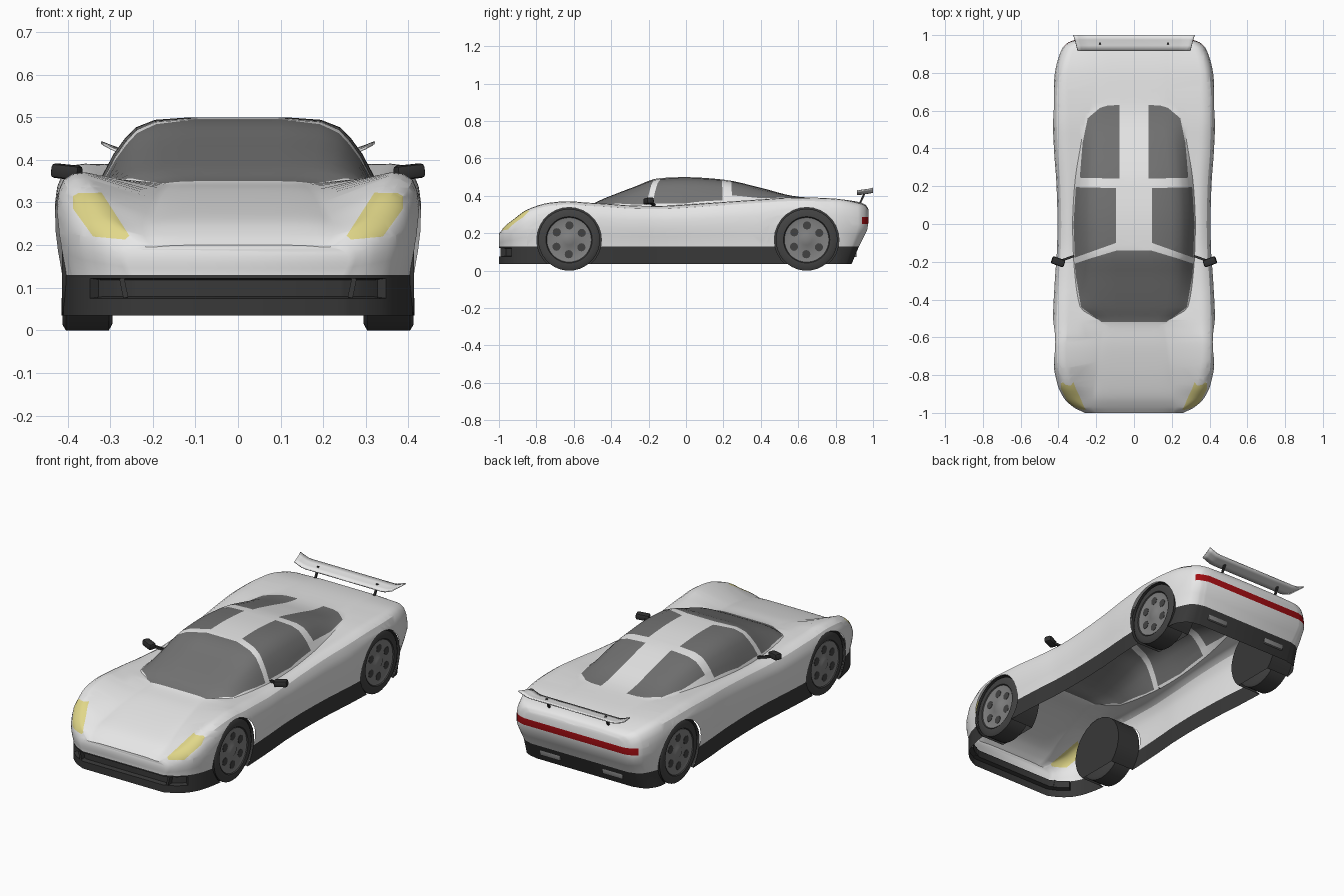
import bpy, bmesh, math
from mathutils import Vector

if "Cube" in bpy.data.objects:
    bpy.data.objects.remove(bpy.data.objects["Cube"])


def mat(name, r, g, b):
    m = bpy.data.materials.new(name)
    m.diffuse_color = (r, g, b, 1)
    m.use_nodes = True
    m.node_tree.nodes["Principled BSDF"].inputs["Base Color"].default_value = m.diffuse_color
    return m


WHITE = mat("white_paint", .8, .8, .8)
DARK = mat("dark_trim", .04, .04, .04)
GLASS = mat("grey_glass", .17, .17, .17)
YELLOW = mat("yellow_lamp", .75, .68, .25)
RED = mat("red_lamp", .36, .004, .006)
RUBBER = mat("tyre_rubber", .055, .055, .055)
ALLOY = mat("grey_alloy", .22, .22, .22)
BLACK = mat("black_plastic", .03, .03, .03)


def finish(name, bm, mats, angle=32):
    me = bpy.data.meshes.new(name)
    bm.to_mesh(me)
    bm.free()
    for m in mats:
        me.materials.append(m)
    me.shade_smooth()
    me.set_sharp_from_angle(angle=math.radians(angle))
    ob = bpy.data.objects.new(name, me)
    bpy.context.collection.objects.link(ob)
    return ob


# body stations: y, half width, fender z, cabin base x, cabin base z, centre z
ST = [(-1.0, .26, .195, .20, .195, .20), (-.97, .32, .235, .22, .222, .225),
      (-.92, .372, .275, .225, .25, .255), (-.85, .405, .325, .215, .275, .28),
      (-.73, .427, .362, .2, .31, .312), (-.63, .43, .37, .185, .33, .333),
      (-.53, .43, .363, .17, .343, .347), (-.44, .427, .358, .285, .352, .385),
      (-.28, .418, .347, .312, .347, .447), (-.14, .408, .345, .322, .344, .495),
      (0, .405, .352, .325, .35, .5), (.2, .41, .366, .315, .364, .487),
      (.4, .424, .38, .285, .378, .443), (.57, .43, .39, .25, .388, .4),
      (.64, .43, .39, .2, .388, .392), (.79, .42, .385, .2, .383, .385),
      (.92, .385, .362, .2, .365, .368), (.96, .35, .345, .2, .35, .352),
      (.975, .31, .325, .2, .328, .33)]


def tangent(i, k):
    if i in (0, len(ST) - 1):
        j = min(i, len(ST) - 2)
        return (ST[j+1][k] - ST[j][k]) / (ST[j+1][0] - ST[j][0])
    a = (ST[i][k] - ST[i-1][k]) / (ST[i][0] - ST[i-1][0])
    b = (ST[i+1][k] - ST[i][k]) / (ST[i+1][0] - ST[i][0])
    return 2 * a * b / (a + b) if a * b > 0 else 0


def station(i, t):
    h = ST[i+1][0] - ST[i][0]
    return [ST[i][0] + h * t] + [
        ST[i][k] * (1 + 2*t) * (1-t)**2 + ST[i+1][k] * t*t * (3 - 2*t)
        + h * tangent(i, k) * t * (1-t)**2 + h * tangent(i+1, k) * t*t * (t-1)
        for k in range(1, 6)]


def section(y, w, zs, xb, zb, zr):
    pts = [(w - .015, z) for z in (.035, .075, .122, .13)]
    pts += [(w - d, .13 + (zs - .13) * f) for d, f in
            ((.005, .25), (0, .45), (0, .65), (.006, .8), (.02, .93), (.042, .99))]
    pts += [(w * .835, zs + .001)]
    pts += [(xb * a, zb + (zr - zb) * f) for a, f in
            ((1, 0), (.9, .42), (.82, .66), (.74, .84), (.6, .96), (.34, 1), (0, 1))]
    s = max(0, min(1, (y - .8) / .17))       # tail tucks in towards the ground
    out = []
    for x, z in pts:
        tuck = .05 + (.13 - z) * .42 if z < .13 else .05 * max(0, (.23 - z) / .1)
        out.append((x, y - tuck * s, z))
    return out + [(-x, y2, z) for x, y2, z in out[-2::-1]]


def clip(bm, faces, poly, axes):
    """Cut faces along a convex outline seen along one axis; return the inside."""
    a, b = axes
    cen = [sum(p[k] for p in poly) / len(poly) for k in (0, 1)]
    for p, q in zip(poly, poly[1:] + poly[:1]):
        n, co = Vector((0, 0, 0)), Vector((0, 0, 0))
        n[a], n[b], co[a], co[b] = q[1] - p[1], p[0] - q[0], p[0], p[1]
        if n[a] * (cen[0] - p[0]) + n[b] * (cen[1] - p[1]) > 0:
            n = -n
        n.normalize()
        geom = set(faces)
        for f in faces:
            geom.update(f.edges)
            geom.update(f.verts)
        res = bmesh.ops.bisect_plane(bm, geom=list(geom), dist=1e-5, plane_co=co, plane_no=n)
        found = {f for f in faces if f.is_valid}
        found.update(g for g in res["geom"] if isinstance(g, bmesh.types.BMFace))
        faces = [f for f in found if (f.calc_center_median() - co).dot(n) < 0]
    return faces


# body shell, open underneath
bm = bmesh.new()
secs = [section(*station(i, t / 4)) for i in range(len(ST) - 1) for t in range(4)]
secs.append(section(*ST[-1]))
rows = [[bm.verts.new(p) for p in s] for s in secs]
n = len(rows[0])
for r, s in zip(rows, rows[1:]):
    for j in range(n - 1):
        bm.faces.new((r[j], s[j], s[j+1], r[j+1]))
for r, front in ((rows[0], True), (rows[-1], False)):
    for j in range(n // 2):
        q = [r[n-1-j], r[j], r[j+1]] + ([r[n-2-j]] if j + 1 < n // 2 else [])
        bm.faces.new(q if front else q[::-1])
for f in bm.faces:
    f.material_index = 1 if f.calc_center_median().z < .129 else 0
bm.normal_update()


def pick(rule):
    bm.normal_update()
    return [f for f in bm.faces if rule(f.calc_center_median(), f.normal)]


# front intake recess
intake = pick(lambda c, m: c.y < -.93 and abs(c.x) < .35 and .075 < c.z < .122)
bmesh.ops.inset_region(bm, faces=intake, thickness=.004, depth=-.025)

# windows, lamps
WIND = [(.17, -.52), (.28, -.44), (.307, -.28), (.314, -.21), (.24, -.185), (.09, -.14)]
SIDE = [(.313, -.178), (.32, 0), (.308, .195), (.095, .19), (.095, -.1)]
REAR = [(.287, .245), (.272, .43), (.245, .56), (.18, .615), (.14, .627), (.078, .63), (.078, .24)]
LAMP = [(.387, .315), (.375, .322), (.32, .323), (.255, .222), (.265, .213), (.34, .22), (.387, .285)]


def flip(poly, s):
    return [(x * s, v) for x, v in poly]


def roof(c, m):
    return c.z > .32 and -.6 < c.y < .7 and abs(c.x) < .34


jobs = [(roof, WIND + flip(WIND, -1)[::-1], (0, 1), 2)]
for s in (1, -1):
    jobs += [(roof, flip(SIDE, s), (0, 1), 2), (roof, flip(REAR, s), (0, 1), 2),
             (lambda c, m: c.y < -.75 and c.z > .19, flip(LAMP, s), (0, 2), 3)]
jobs.append((lambda c, m: c.y > .9 and c.z > .16,
             [(-.37, .25), (.37, .25), (.37, .287), (-.37, .287)], (0, 2), 4))
for rule, poly, axes, index in jobs:
    for f in clip(bm, pick(rule), poly, axes):
        f.material_index = index

# wheel arch openings
AXLES = (-.625, .645)
for cy in AXLES:
    ring = [(cy + .173 * math.cos(k * math.tau / 28), .165 + .173 * math.sin(k * math.tau / 28))
            for k in range(28)]
    for s in (1, -1):
        near = pick(lambda c, m: c.x * s > .36 and m.x * s > .3 and abs(c.y - cy) < .23)
        bmesh.ops.delete(bm, geom=clip(bm, near, ring, (1, 2)), context="FACES")
finish("body_shell", bm, [WHITE, DARK, GLASS, YELLOW, RED])


def lathe(name, prof, cy, cz, s, m, segs=36):
    bm = bmesh.new()
    rings = [[bm.verts.new((s * x, cy + r * math.cos(k * math.tau / segs),
                            cz + r * math.sin(k * math.tau / segs))) for k in range(segs)]
             for x, r in prof]
    for a, b in zip(rings, rings[1:]):
        for k in range(segs):
            bm.faces.new((a[k], a[k-1], b[k-1], b[k]))
    bm.faces.new(rings[0])
    bm.faces.new(rings[-1])
    bmesh.ops.recalc_face_normals(bm, faces=bm.faces)
    return finish(name, bm, [m])


def box(name, loc, size, m, bevel=0, rot=(0, 0, 0)):
    bm = bmesh.new()
    bmesh.ops.create_cube(bm, size=1)
    bmesh.ops.scale(bm, vec=size, verts=bm.verts)
    if bevel:
        bmesh.ops.bevel(bm, geom=bm.edges[:], offset=bevel, segments=2, affect="EDGES", profile=.5)
    ob = finish(name, bm, [m])
    ob.location, ob.rotation_euler = loc, rot
    return ob


def rod(name, p, q, r, m):
    d = Vector(q) - Vector(p)
    return box(name, (Vector(p) + Vector(q)) / 2, (r, r, d.length), m,
               rot=d.to_track_quat("Z", "Y").to_euler())


# wheels and wheel wells
for cy, end in zip(AXLES, ("front", "rear")):
    for s, side in ((1, "left"), (-1, "right")):
        tag = end + "_" + side
        lathe("tyre_" + tag, [(.295, .15), (.303, .165), (.404, .165), (.412, .152),
                              (.412, .124), (.402, .118)], cy, .165, s, RUBBER)
        lathe("rim_" + tag, [(.398, .119), (.408, .119), (.405, .108), (.405, .035), (.409, .028)],
              cy, .165, s, ALLOY)
        for k in range(6):
            a = k * math.tau / 6 + .5
            lathe("rim_hole_" + tag, [(.403, .022), (.4065, .022)], cy + .077 * math.cos(a),
                  .165 + .077 * math.sin(a), s, RUBBER, 12)
        bm = bmesh.new()
        arc = [-.83 + k * (math.pi + 1.66) / 20 for k in range(21)]
        out, inn = [[bm.verts.new((s * x, cy + .175 * math.cos(a), .165 + .175 * math.sin(a)))
                     for a in arc] for x in (.413, .272)]
        for k in range(20):
            bm.faces.new((out[k], out[k+1], inn[k+1], inn[k]))
        bm.faces.new(inn)
        finish("wheel_well_" + tag, bm, [DARK])

# mirrors, exhausts, intake dividers, wing struts
for s in (1, -1):
    box("mirror", (s * .402, -.2, .372), (.07, .04, .034), BLACK, .009, (0, -s * .1, s * .35))
    rod("mirror_stalk", (s * .39, -.195, .366), (s * .318, -.17, .35), .012, BLACK)
    box("exhaust_panel", (s * .19, .895, .09), (.125, .035, .034), ALLOY, .004)
    box("intake_divider", (s * .268, -.978, .099), (.012, .03, .046), DARK, 0, (0, s * .2, 0))
    rod("wing_strut", (s * .18, .925, .35), (s * .18, .957, .418), .01, BLACK)

# rear wing with upswept tips
bm = bmesh.new()
strips = []
for u, lift in ((-1, .021), (-.93, .012), (-.85, .003), (-.78, 0), (0, 0),
                (.78, 0), (.85, .003), (.93, .012), (1, .021)):
    strips.append([bm.verts.new((u * x, y, z + lift)) for x, y, z in
                   ((.297, .915, .409), (.304, .945, .413), (.312, .975, .417), (.32, 1.0, .423))])
for a, b in zip(strips, strips[1:]):
    for k in range(3):
        bm.faces.new((a[k], b[k], b[k+1], a[k+1]))
wing = finish("rear_wing", bm, [WHITE])
mod = wing.modifiers.new("thickness", "SOLIDIFY")
mod.thickness = .006
